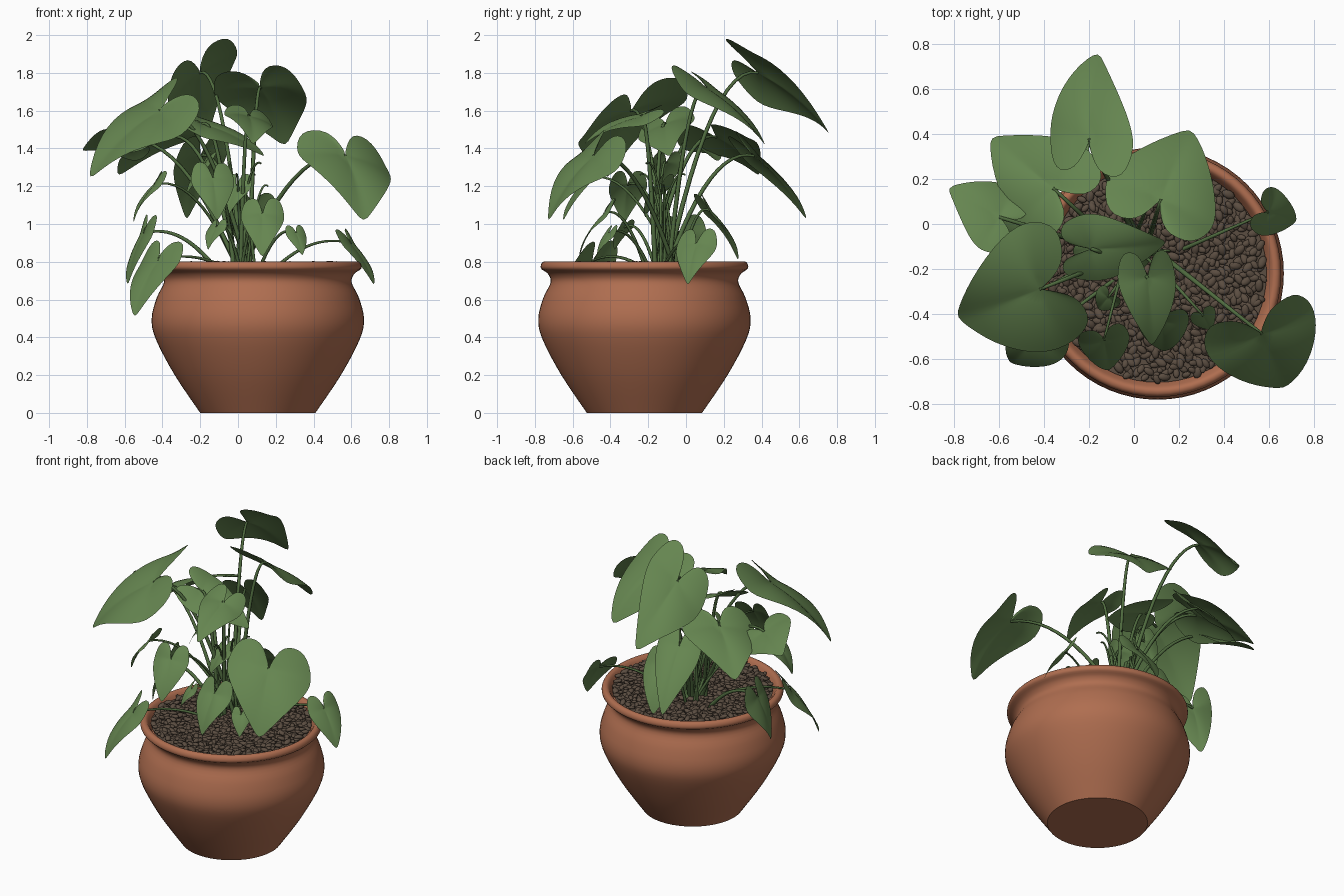
import bpy, bmesh, math, random
from mathutils import Vector, Matrix

if "Cube" in bpy.data.objects:
    bpy.data.objects.remove(bpy.data.objects["Cube"])

random.seed(7)
CX, CY = 0.105, -0.22            # pot axis
CROWN = Vector((0.03, -0.12, 0.77))


def material(name, rgb):
    m = bpy.data.materials.new(name)
    m.diffuse_color = (*rgb, 1)
    m.use_nodes = True
    m.node_tree.nodes["Principled BSDF"].inputs["Base Color"].default_value = m.diffuse_color
    return m


TERRACOTTA = material("terracotta", (0.43, 0.155, 0.08))
LEAF = material("leaf_green", (0.13, 0.235, 0.08))
STEM = material("stem_green", (0.08, 0.15, 0.05))
STONE = material("pebble_brown", (0.105, 0.075, 0.053))


def add_object(name, bm, mat):
    mesh = bpy.data.meshes.new(name)
    bm.to_mesh(mesh)
    bm.free()
    for p in mesh.polygons:
        p.use_smooth = True
    mesh.materials.append(mat)
    ob = bpy.data.objects.new(name, mesh)
    bpy.context.collection.objects.link(ob)
    return ob


def smooth_path(pts, steps=3):
    """Catmull-Rom curve through 2D points."""
    p = [Vector(q) for q in pts]
    p = [p[0]] + p + [p[-1]]
    out = []
    for a, b, c, d in zip(p, p[1:], p[2:], p[3:]):
        for k in range(steps):
            t = k / steps
            out.append(0.5 * (2 * b + (c - a) * t + (2 * a - 5 * b + 4 * c - d) * t * t
                              + (3 * b - a - 3 * c + d) * t ** 3))
    return out + [p[-1]]


def lathe(name, profile, mat, n=64):
    bm = bmesh.new()
    rings = [[bm.verts.new((CX + r * math.cos(2 * math.pi * i / n),
                            CY + r * math.sin(2 * math.pi * i / n), z))
              for i in range(n)] for r, z in profile]
    for a, b in zip(rings, rings[1:]):
        for i in range(n):
            j = (i + 1) % n
            bm.faces.new((a[i], a[j], b[j], b[i]))
    bm.faces.new(rings[0][::-1])
    bm.faces.new(rings[-1])
    ob = add_object(name, bm, mat)
    bpy.context.view_layer.objects.active = ob
    ob.select_set(True)
    bpy.ops.object.shade_smooth_by_angle(angle=math.radians(50))
    ob.select_set(False)


# Pot with rolled rim
lathe("pot", smooth_path([(0.305, 0), (0.44, 0.2), (0.54, 0.39), (0.562, 0.5), (0.535, 0.61),
                          (0.497, 0.69), (0.51, 0.735), (0.548, 0.765), (0.54, 0.797),
                          (0.51, 0.797), (0.48, 0.74)], 4), TERRACOTTA)

# Soil and pebbles
lathe("soil", [(0.3, 0.745), (0.485, 0.77)], STONE)
bm = bmesh.new()
for i in range(800):
    r = 0.475 * math.sqrt((i + 0.5) / 800)
    a = i * 2.39996 + random.uniform(-0.05, 0.05)
    s = random.uniform(0.8, 1.2)
    m = (Matrix.Translation((CX + r * math.cos(a), CY + r * math.sin(a), random.uniform(0.775, 0.79)))
         @ Matrix.Rotation(random.uniform(0, 6.28), 4, 'Z')
         @ Matrix.Rotation(random.uniform(-0.4, 0.4), 4, 'Y')
         @ Matrix.Diagonal((0.026 * s, 0.016 * s, 0.011 * s, 1)))
    bmesh.ops.create_icosphere(bm, subdivisions=2, radius=1, matrix=m)
add_object("pebbles", bm, STONE)

# Half outline of a heart-shaped leaf: (along, across), from tip to notch
HALF = smooth_path([(1, 0), (0.7, 0.4), (0.3, 0.86), (0, 1.0), (-0.34, 0.76),
                    (-0.34, 0.27), (-0.06, 0.02)], 2)


def leaf(name, base, tip, width, tilt):
    """Arched heart; tilt raises its left edge."""
    along = tip - base
    side = Vector((-along.y, along.x, 0)).normalized() * width + Vector((0, 0, tilt))
    normal = along.cross(side).normalized()
    length = along.length
    outline = [(a, -c) for a, c in HALF[:0:-1]] + [tuple(p) for p in HALF]
    bm = bmesh.new()
    hub = bm.verts.new(base)
    ph = random.uniform(0, 6.28)
    rings = []
    for f in (0.3, 0.6, 0.85, 1.0):
        ring = []
        for k, (a, c) in enumerate(outline):
            a, c = a * f, c * f
            lift = 0.28 * length * max(a, 0) * (1 - a) - 0.25 * length * min(a, 0) ** 2
            lift += width * (0.16 * abs(c) - 0.32 * c * c)
            lift += 0.05 * width * f * f * math.sin(k * 0.9 + ph)
            ring.append(bm.verts.new(base + along * a + side * c + normal * lift))
        rings.append(ring)
    for k in range(len(outline) - 1):
        bm.faces.new((hub, rings[0][k], rings[0][k + 1]))
        for r, q in zip(rings, rings[1:]):
            bm.faces.new((r[k], q[k], q[k + 1], r[k + 1]))
    bmesh.ops.recalc_face_normals(bm, faces=bm.faces[:])
    bm.normal_update()
    if sum((f.normal for f in bm.faces), Vector()).dot(normal) < 0:
        bmesh.ops.reverse_faces(bm, faces=bm.faces[:])
    mod = add_object(name, bm, LEAF).modifiers.new("smooth", 'SUBSURF')
    mod.levels = mod.render_levels = 1


def stem(name, end, radius):
    """Arching stalk from the crown to the leaf base."""
    start = CROWN + Vector((random.uniform(-0.06, 0.06), random.uniform(-0.06, 0.06), 0))
    if end.z < 1.15:                       # low leaves sprout closer to their own side
        start = start.lerp(Vector((end.x, end.y, start.z)), 0.25)
    mid = start.lerp(end, 0.5)
    mid.z = end.z + 0.06
    cu = bpy.data.curves.new(name, 'CURVE')
    cu.dimensions = '3D'
    cu.bevel_depth = radius
    cu.bevel_resolution = 1
    sp = cu.splines.new('POLY')
    n = 12
    sp.points.add(n)
    for i in range(n + 1):
        t = i / n
        p = start * (1 - t) ** 2 + mid * 2 * t * (1 - t) + end * t * t
        sp.points[i].co = (*p, 1)
        sp.points[i].radius = 1.2 - 0.5 * t
    cu.materials.append(STEM)
    bpy.context.collection.objects.link(bpy.data.objects.new(name, cu))


# Large leaves: base, tip, half width, tilt
LARGE = {
    "back_top": ((-0.2, 0.38, 1.8), (-0.16, 0.77, 1.47), 0.19, -0.13),
    "back_right": ((0.12, 0.11, 1.72), (0.25, 0.42, 1.4), 0.26, -0.02),
    "back_left": ((-0.36, 0.16, 1.46), (-0.64, 0.39, 1.25), 0.23, -0.02),
    "far_left": ((-0.6, 0.03, 1.44), (-0.83, 0.16, 1.38), 0.16, 0.08),
    "big_left": ((-0.42, -0.29, 1.6), (-0.8, -0.42, 1.24), 0.29, -0.1),
    "back_low": ((-0.2, 0.36, 1.36), (-0.27, 0.64, 1.01), 0.14, -0.02),
    "centre": ((-0.19, -0.11, 1.53), (0.15, -0.08, 1.35), 0.15, 0.06),
    "centre_front": ((0.06, -0.24, 1.57), (0.08, -0.55, 1.42), 0.13, -0.03),
    "front_right": ((0.57, -0.49, 1.36), (0.67, -0.74, 1.01), 0.26, -0.04),
    "left_low": ((-0.5, -0.04, 0.95), (-0.58, -0.06, 0.67), 0.15, 0),
}
for nm, (b, t, w, tilt) in LARGE.items():
    b = Vector(b)
    leaf(nm + "_leaf", b, Vector(t), w, tilt)
    stem(nm + "_stem", b, 0.011)

# Small leaves all hang at 60 degrees: tip, compass heading, length
SMALL = {
    "front_low": ((0.13, -0.57, 0.82), -90, 0.27),
    "front_small": ((0.34, -0.47, 0.83), -63, 0.14),
    "front_left": ((-0.11, -0.65, 1.01), -80, 0.27),
    "right_low": ((0.72, 0.01, 0.67), -20, 0.26),
    "back_inner": ((0.05, 0.28, 0.8), 100, 0.31),
    "left_drooping": ((-0.55, -0.62, 0.5), 225, 0.35),
    "left_mid": ((-0.56, -0.33, 1.0), 190, 0.24),
    "inner_small": ((-0.16, -0.38, 0.86), 230, 0.14),
    "inner_upper": ((-0.27, -0.13, 1.15), 195, 0.2),
    "inner_lower": ((-0.06, -0.22, 1.03), 240, 0.2),
}
for nm, (t, heading, size) in SMALL.items():
    h = math.radians(heading)
    b = Vector(t) - size * Vector((0.5 * math.cos(h), 0.5 * math.sin(h), -0.87))
    leaf(nm + "_leaf", b, Vector(t), 0.43 * size, 0)
    stem(nm + "_stem", b, 0.008)

# Bare shoots around the crown
for i in range(6):
    a = i * 1.1
    stem("shoot_%d" % i, CROWN + Vector((0.13 * math.cos(a), 0.13 * math.sin(a), 0.43 + 0.06 * (i % 3))), 0.007)
